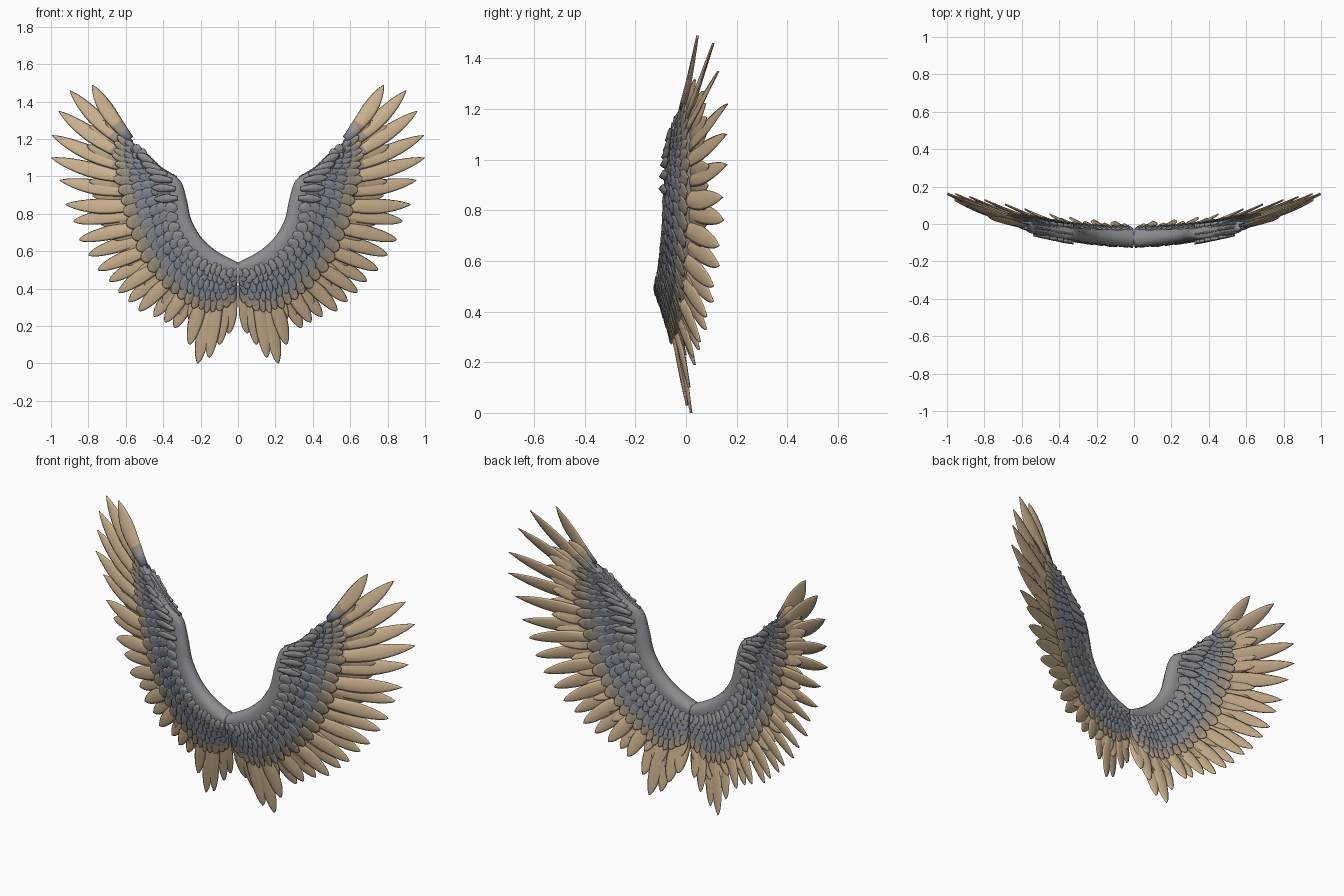
import bpy, bmesh, math, random
from mathutils import Vector

random.seed(4)
cube = bpy.data.objects.get("Cube")
if cube:
    bpy.data.objects.remove(cube)

# Flat colours from the arm outwards, each used up to the given span value
COLOURS = [
    ("arm_gray", (0.26, 0.27, 0.29), 0.55),
    ("blue_gray", (0.23, 0.255, 0.30), 0.80),
    ("dusk_gray", (0.275, 0.265, 0.265), 0.92),
    ("taupe", (0.35, 0.295, 0.235), 1.06),
    ("sand", (0.47, 0.36, 0.245), 1.16),
    ("tan", (0.59, 0.435, 0.27), 9),
]
materials = []
for name, rgb, _ in COLOURS:
    m = bpy.data.materials.new(name)
    m.use_nodes = True
    m.diffuse_color = (*rgb, 1)
    bsdf = m.node_tree.nodes["Principled BSDF"]
    bsdf.inputs["Base Color"].default_value = (*rgb, 1)
    bsdf.inputs["Roughness"].default_value = 0.8
    materials.append(m)

# Wing guides as (x, z): inner edge, colour border and feather tips, root to top
EDGE = [(0, .54), (.08, .58), (.14, .62), (.20, .68), (.25, .77),
        (.275, .88), (.31, .98), (.40, 1.04), (.54, 1.16)]
BORDER = [(.02, .36), (.13, .31), (.24, .33), (.37, .43), (.49, .60),
          (.57, .82), (.61, 1.0), (.62, 1.12), (.60, 1.22)]
TIPS = [(.04, .16), (.20, .01), (.36, .19), (.56, .31), (.78, .54),
        (.92, .83), (.99, 1.14), (.95, 1.38), (.78, 1.49)]
# Tips of the long flight feathers
FLIGHT = [(.05, .16), (.10, .10), (.155, .03), (.215, .0), (.26, .10), (.34, .19),
          (.39, .22), (.45, .25), (.53, .28), (.585, .33), (.64, .38), (.69, .44),
          (.75, .50), (.80, .58), (.85, .66), (.88, .76), (.925, .85), (.955, .98),
          (1.0, 1.10), (.995, 1.22), (.96, 1.35), (.90, 1.46), (.78, 1.49)]
LAST = len(EDGE) - 1


def along(guide, u):
    """Smooth point on a guide line."""
    u = min(max(u, 0), LAST)
    i = min(int(u), LAST - 1)
    t = u - i
    a, b, c, d = (Vector(guide[min(max(k, 0), LAST)]) for k in range(i - 1, i + 3))
    return b + 0.5 * t * (c - a + t * (2*a - 5*b + 4*c - d + t * (3*(b - c) + d - a)))


def spot(u, v):
    """Point at u along the wing and span v: edge 0, border 1, tips 2."""
    e, b, t = along(EDGE, u), along(BORDER, u), along(TIPS, u)
    return e.lerp(b, v) if v <= 1 else b.lerp(t, v - 1)


def depth(x, u, v):
    """Backward sweep of the wing surface."""
    sweep = min(0.08, 0.005 + 0.017 * (LAST - u))
    return -0.075 + 0.2 * x * x + sweep * max(0, v - 0.3) / 1.7


def half_thick(u, v):
    return max(0.01, 0.054 - 0.034 * v) * (1 - 0.05 * u)


def colour_index(v):
    return next(i for i, c in enumerate(COLOURS) if v <= c[2])


def loft(bm, rings, spans):
    """Skin closed rings; spans give the colour value of each ring's vertices."""
    rows = [[bm.verts.new(p) for p in ring] for ring in rings]
    n = len(rows[0])
    for k in range(len(rows) - 1):
        for j in range(n):
            q = (j + 1) % n
            f = bm.faces.new((rows[k][j], rows[k][q], rows[k+1][q], rows[k+1][j]))
            f.material_index = colour_index(
                (spans[k][j] + spans[k][q] + spans[k+1][q] + spans[k+1][j]) / 4)
    for k in (0, -1):
        bm.faces.new(rows[k]).material_index = colour_index(spans[k][0])


def feather(bm, base, tip, u, v0, v1, width, thick, lift, twist=0.15, bow=0.0, point=0.7):
    """A thin, slightly ridged leaf from base to tip; lift(s, v) offsets it in y."""
    steps, sides = 10, 8
    line = tip - base
    across = Vector((-line.y, line.x)).normalized()
    rings, spans = [], []
    for k in range(steps + 1):
        s = math.sin(k / steps * math.pi / 2)
        v = v0 + (v1 - v0) * s
        w = width * min(1, 0.5 + 0.9 * s) * max(0.0005, 1 - s ** 4) ** point
        mid = base + line * s + across * bow * math.sin(s * math.pi)
        y = depth(mid.x, u, v) + lift(s, v)
        ring = []
        for j in range(sides):
            a = math.tau * j / sides
            p = mid + across * w * math.cos(a)
            ridge = 1.5 if j % 4 == 2 and j % 8 in (2, 6) else 1
            dy = thick * (1 - 0.7 * s) * ridge * math.sin(a) + twist * w * math.cos(a)
            ring.append((max(p.x, 0.004), y + dy, p.y))
        rings.append(ring)
        spans.append([v] * sides)
    loft(bm, rings, spans)


def finish(bm, name):
    """Turn a half into an object mirrored to both wings."""
    bmesh.ops.recalc_face_normals(bm, faces=bm.faces)
    for f in bm.faces:
        f.smooth = True
    mesh = bpy.data.meshes.new(name)
    bm.to_mesh(mesh)
    bm.free()
    for m in materials:
        mesh.materials.append(m)
    ob = bpy.data.objects.new(name, mesh)
    bpy.context.collection.objects.link(ob)
    ob.modifiers.new("both_wings", "MIRROR").use_clip = False


# Arm and wing core: a thick rounded leading edge thinning outwards
bm = bmesh.new()
PROFILE = [(0, 0), (.03, .5), (.09, .85), (.18, 1), (.3, 1), (.5, 1),
           (.7, 1), (.9, 1), (1.05, .7)]
section = [(v, h) for v, h in PROFILE] + [(v, -h) for v, h in PROFILE[:0:-1]]
rings, spans = [], []
for k in range(49):
    u = LAST * k / 48
    ring = []
    for v, h in section:
        p = spot(u, v)
        ring.append((p.x, depth(p.x, u, v) + h * half_thick(u, v), p.y))
    rings.append(ring)
    spans.append([v for v, h in section])
loft(bm, rings, spans)
finish(bm, "wing_arm")

# Long flight feathers, shingled from root to top
bm = bmesh.new()
for i, tip in enumerate(FLIGHT):
    tip = Vector(tip)
    u = min((k * LAST / 200 for k in range(201)), key=lambda q: (along(TIPS, q) - tip).length)
    gap = 0.006 if i % 2 else -0.006
    feather(bm, spot(u, 0.65), tip, u, 0.65, 2, 0.046 if u > 5 else 0.042, 0.011,
            lambda s, v: gap, 0.2, -0.012 if u > 5 else 0.008, 0.85 if u > 5 else 0.6)
finish(bm, "flight_feathers")

# Shorter under-layer filling between the flight feathers
bm = bmesh.new()
for i in range(26):
    u = 0.25 + (LAST - 0.6) * i / 25
    v1 = 1.5 + random.uniform(-0.06, 0.06)
    feather(bm, spot(u, 0.7), spot(u, v1), u, 0.7, v1, 0.04, 0.008,
            lambda s, v: 0.004, -0.15)
finish(bm, "inner_flight_feathers")

# Covert rows on the front and back: (tip span, length, count)
ROWS = [(1.14, .50, 27), (.92, .42, 27), (.74, .36, 26), (.58, .28, 25), (.45, .22, 23)]
for side, label in ((-1, "front"), (1, "back")):
    for r, (v1, length, count) in enumerate(ROWS):
        bm = bmesh.new()
        for i in range(count):
            u = 0.15 + (LAST - 0.35) * (i + 0.5 * (r % 2)) / count
            tip_v = v1 + random.uniform(-0.035, 0.035)
            v0 = tip_v - length
            step = LAST / count / 2
            width = (spot(u + step, v1) - spot(u - step, v1)).length * 0.66
            feather(bm, spot(u - 0.1, v0), spot(u, tip_v), u, v0, tip_v,
                    max(width, 0.016), 0.008,
                    lambda s, v: side * (half_thick(u, v) - 0.006 + 0.018 * s),
                    0.15 * side, 0.0, 0.5)
        finish(bm, f"{label}_coverts_{r + 1}")

# Small ragged feathers along the upper leading edge
bm = bmesh.new()
for i in range(14):
    u = 5.9 + 1.75 * i / 13
    for side in (-1, 0, 1):
        tip = spot(u + 0.5, -0.05 + 0.12 * abs(side))
        feather(bm, spot(u, 0.25), tip, u, 0.25, 0.1, 0.016, 0.009,
                lambda s, v: side * half_thick(u, v) * (0.9 - 0.3 * s))
finish(bm, "leading_edge_feathers")

# Longer wrist feathers lying over the coverts
bm = bmesh.new()
for side in (-1, 1):
    for i in range(6):
        u = 5.1 + 0.42 * i
        feather(bm, spot(u, 0.15), spot(u + 0.1, 0.56), u, 0.15, 0.5, 0.024, 0.01,
                lambda s, v: side * (half_thick(u, v) + 0.004 + 0.018 * s), 0.15 * side)
finish(bm, "wrist_feathers")
